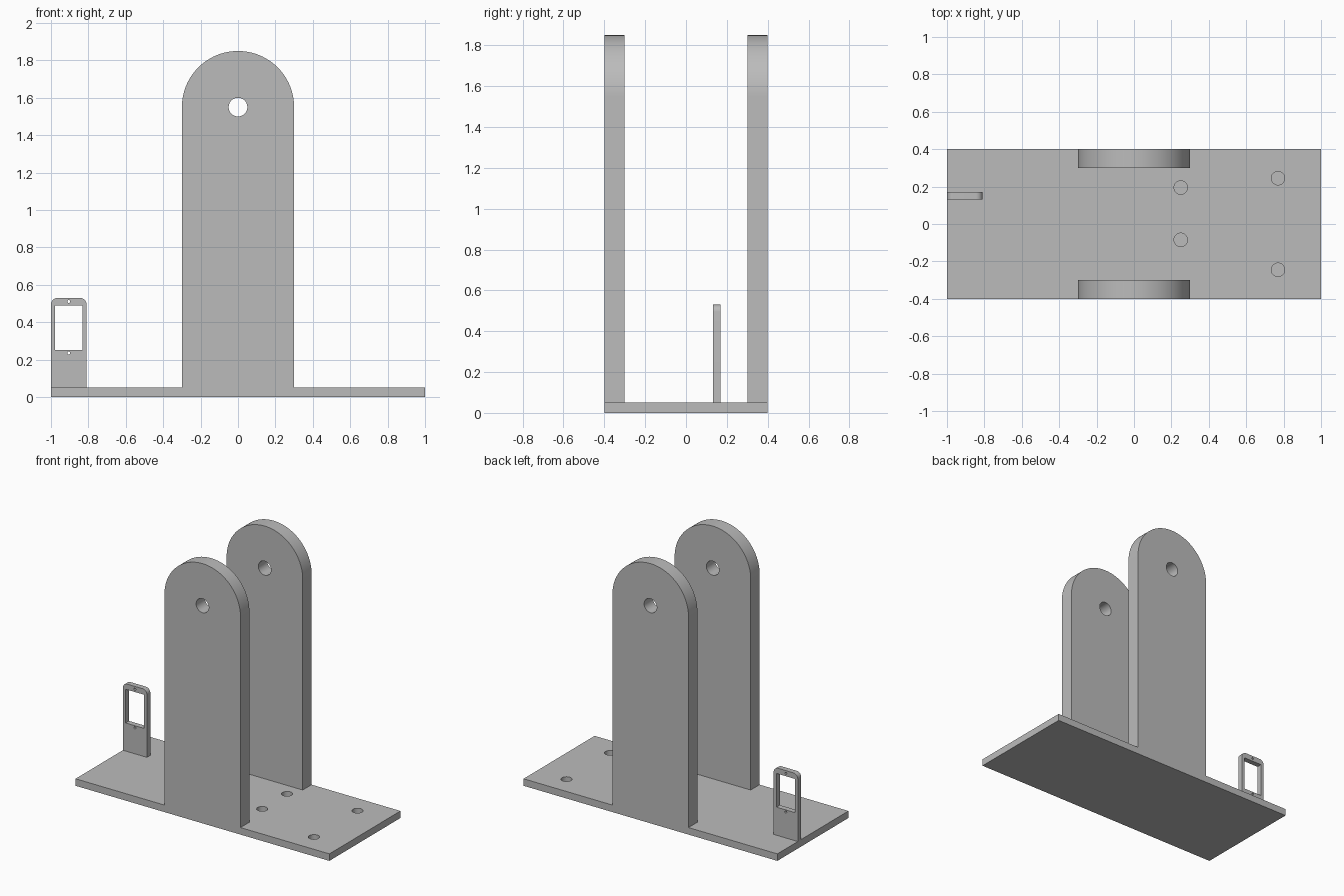
import bpy
import bmesh
from math import cos, sin, pi, radians
from mathutils import Vector

cube = bpy.data.objects.get("Cube")
if cube:
    bpy.data.objects.remove(cube, do_unlink=True)

grey = bpy.data.materials.new("plain grey")
grey.use_nodes = True
colour = (0.5, 0.5, 0.5, 1)
grey.diffuse_color = colour
grey.node_tree.nodes["Principled BSDF"].inputs["Base Color"].default_value = colour


def arc(cx, cz, r, start, end, steps):
    """Points along an arc, angles in degrees."""
    angles = [radians(start + (end - start) * i / steps) for i in range(steps + 1)]
    return [(cx + r * cos(a), cz + r * sin(a)) for a in angles]


def circle(cx, cz, r, steps=48):
    return arc(cx, cz, r, 0, 360, steps)[:-1]


def rect(x0, x1, z0, z1):
    return [(x0, z0), (x1, z0), (x1, z1), (x0, z1)]


def prism(name, outline, low, high, axis="Y"):
    """Extrude a closed outline along Y (outline in XZ) or Z (outline in XY)."""
    bm = bmesh.new()
    place = (lambda u, v: (u, low, v)) if axis == "Y" else (lambda u, v: (u, v, low))
    face = bm.faces.new([bm.verts.new(place(u, v)) for u, v in outline])
    moved = bmesh.ops.extrude_face_region(bm, geom=[face])["geom"]
    offset = Vector((0, high - low, 0) if axis == "Y" else (0, 0, high - low))
    bmesh.ops.translate(bm, vec=offset,
                        verts=[g for g in moved if isinstance(g, bmesh.types.BMVert)])
    bmesh.ops.recalc_face_normals(bm, faces=bm.faces)
    mesh = bpy.data.meshes.new(name)
    bm.to_mesh(mesh)
    bm.free()
    mesh.materials.append(grey)
    obj = bpy.data.objects.new(name, mesh)
    bpy.context.collection.objects.link(obj)
    return obj


def finish(obj, cutters):
    """Cut the openings, remove the cutters and smooth the curved walls."""
    bpy.ops.object.select_all(action="DESELECT")
    obj.select_set(True)
    bpy.context.view_layer.objects.active = obj
    for cutter in cutters:
        cutter.hide_render = True
        mod = obj.modifiers.new("opening", "BOOLEAN")
        mod.operation = "DIFFERENCE"
        mod.solver = "EXACT"
        mod.object = cutter
        bpy.ops.object.modifier_apply(modifier=mod.name)
        bpy.data.objects.remove(cutter, do_unlink=True)
    bpy.ops.object.shade_smooth_by_angle(angle=radians(30))


# Base plate with four blind mounting holes
thick = 0.05
base = prism("base_plate", rect(-1, 1, -0.4, 0.4), 0, thick, "Z")
holes = [(0.25, 0.195), (0.25, -0.085), (0.77, 0.245), (0.77, -0.245)]
finish(base, [prism("hole_cutter", circle(x, y, 0.036), 0.01, 0.1, "Z") for x, y in holes])

# Two round-topped uprights with an axle hole
axle_z, half_width = 1.55, 0.3
upright = [(-half_width, thick), (half_width, thick)] + arc(0, axle_z, half_width, 0, 180, 48)
for name, y in (("front_upright", -0.4), ("back_upright", 0.3)):
    post = prism(name, upright, y, y + 0.1)
    finish(post, [prism("axle_cutter", circle(0, axle_z, 0.05), y - 0.1, y + 0.2)])

# Small holder plate with a window and two screw holes
left, right, top, r = -1, -0.81, 0.53, 0.035
outline = [(left, thick), (right, thick)]
outline += arc(right - r, top - r, r, 0, 90, 10) + arc(left + r, top - r, r, 90, 180, 10)
holder = prism("holder_plate", outline, 0.132, 0.17)
openings = [rect(-0.978, -0.832, 0.25, 0.49)]
openings += [circle(-0.905, z, 0.008, 24) for z in (0.51, 0.235)]
finish(holder, [prism("holder_cutter", o, 0.1, 0.2) for o in openings])
